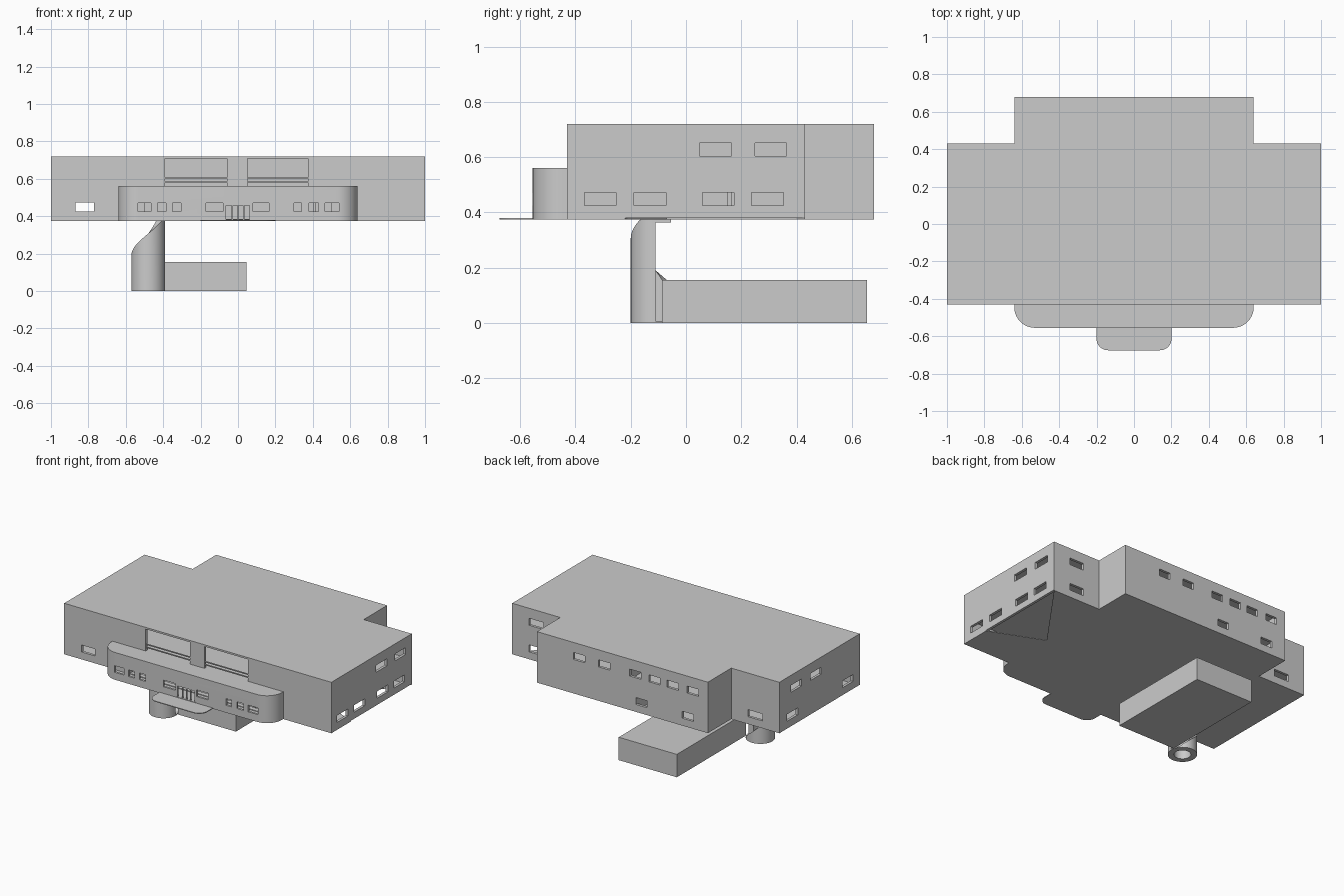
import bpy, bmesh
from math import cos, sin, pi, radians
from mathutils import Vector

if "Cube" in bpy.data.objects:
    bpy.data.objects.remove(bpy.data.objects["Cube"])


def finish(name, bm, smooth=False):
    bmesh.ops.recalc_face_normals(bm, faces=bm.faces)
    me = bpy.data.meshes.new(name)
    bm.to_mesh(me)
    bm.free()
    ob = bpy.data.objects.new(name, me)
    bpy.context.collection.objects.link(ob)
    if smooth:
        bpy.ops.object.select_all(action='DESELECT')
        bpy.context.view_layer.objects.active = ob
        ob.select_set(True)
        bpy.ops.object.shade_smooth_by_angle(angle=radians(30))
    return ob


def add_box(bm, x0, x1, y0, y1, z0, z1):
    vs = [bm.verts.new((x, y, z)) for x in (x0, x1) for y in (y0, y1) for z in (z0, z1)]
    for f in ((0, 1, 3, 2), (4, 6, 7, 5), (0, 4, 5, 1), (2, 3, 7, 6), (0, 2, 6, 4), (1, 5, 7, 3)):
        bm.faces.new([vs[i] for i in f])


def boxes(name, items):
    bm = bmesh.new()
    for b in items:
        add_box(bm, *b)
    bmesh.ops.recalc_face_normals(bm, faces=bm.faces)
    return finish(name, bm)


def slab(name, pts, z0, z1, smooth=False):
    bm = bmesh.new()
    lo = [bm.verts.new((x, y, z0)) for x, y in pts]
    hi = [bm.verts.new((x, y, z1)) for x, y in pts]
    bm.faces.new(lo[::-1])
    bm.faces.new(hi)
    n = len(pts)
    for i in range(n):
        j = (i + 1) % n
        bm.faces.new((lo[i], lo[j], hi[j], hi[i]))
    return finish(name, bm, smooth)


def inset(pts, d):
    # mitred inward offset of a counter-clockwise outline
    out, n = [], len(pts)
    for i in range(n):
        p = Vector(pts[i])
        a = (p - Vector(pts[i - 1])).normalized()
        b = (Vector(pts[(i + 1) % n]) - p).normalized()
        na, nb = Vector((-a.y, a.x)), Vector((-b.y, b.x))
        out.append(tuple(p + (na + nb) * d / (1 + na.dot(nb))))
    return out


def wall_ring(name, pts, z0, z1, t):
    bm = bmesh.new()
    inn = inset(pts, t)
    rows = [[bm.verts.new((x, y, z)) for x, y in ps]
            for ps, z in ((pts, z0), (pts, z1), (inn, z1), (inn, z0))]
    n = len(pts)
    for k in range(4):
        r, s = rows[k], rows[(k + 1) % 4]
        for i in range(n):
            j = (i + 1) % n
            bm.faces.new((r[i], r[j], s[j], s[i]))
    return finish(name, bm)


def cut(ob, items):
    cutter = boxes("opening_cutter", items)
    cutter.hide_render = True
    m = ob.modifiers.new("openings", 'BOOLEAN')
    m.operation, m.solver, m.object = 'DIFFERENCE', 'EXACT', cutter
    bpy.context.view_layer.objects.active = ob
    bpy.ops.object.modifier_apply(modifier=m.name)
    bpy.data.objects.remove(cutter)


def rounded_front(w, y0, y1, r, n=10):
    # outline with rounded corners on the front (y0) side
    pts = [(-w, y1)]
    for cx, a0 in ((-w + r, pi), (w - r, 1.5 * pi)):
        pts += [(cx + r * cos(a0 + pi / 2 * i / n), y0 + r + r * sin(a0 + pi / 2 * i / n))
                for i in range(n + 1)]
    return pts + [(w, y1)]


T = 0.018
FLOOR, ROOF = 0.38, 0.712
LOW, UP = (0.425, 0.472), (0.605, 0.652)

# main block: walls, roof, floors
plan = [(-1, -.43), (1, -.43), (1, .43), (.64, .43), (.64, .68), (-.64, .68), (-.64, .43), (-1, .43)]
walls = wall_ring("main_walls", plan, FLOOR, ROOF, T)
slab("roof", plan, ROOF, 0.72)
open_corner = plan[:2] + [(1, -.22), (.64, -.07)] + plan[2:]
slab("ground_floor", open_corner, 0.375, FLOOR)
slab("upper_floor", inset(plan, T), 0.545, 0.557)


def wx(x, w, y, zs):
    return (x - w / 2, x + w / 2, y - .05, y + .05, *zs)


def wy(y, w, x, zs):
    return (x - .05, x + .05, y - w / 2, y + w / 2, *zs)


# windows of the main block
holes = [wx(-.82, .10, -.43, LOW), wx(-.82, .11, .43, LOW), wx(.82, .11, .43, LOW), wx(.82, .11, .43, UP)]
holes += [wx(x, .085, .68, UP) for x in (.324, .136, -.097, -.24, -.376, -.527)]
holes += [wx(x, .085, .68, LOW) for x in (-.143, -.49)]
holes += [wy(y, .115, 1, LOW) for y in (-.31, -.13, .117, .295)]
holes += [wy(y, .115, 1, UP) for y in (.107, .307)]
holes += [wy(y, .115, -1, LOW) for y in (.29, -.30)]
holes += [wy(y, .115, -1, UP) for y in (.25, .04)]
# balcony openings and the wide passage into the front hall
holes += [(-.39, -.06, -.48, -.38, .56, .708), (.05, .375, -.48, -.38, .56, .708)]
passage = (-.5, .5, -.48, -.38, .385, .535)
cut(walls, holes + [passage])

# balcony rails
boxes("balcony_rails", [(x0, x1, -.426, -.418, z, z + .006)
                        for x0, x1 in ((-.39, -.06), (.05, .375)) for z in (.58, .60)])

# interior partitions
boxes("partitions", [
    (-.64, -.625, -.41, .41, FLOOR, .545), (.40, .415, -.41, .15, FLOOR, .545),
    (-.62, .40, .15, .165, FLOOR, .545), (-.1, -.085, .165, .66, FLOOR, .545),
    (-.64, -.625, -.41, .41, .557, ROOF), (.625, .64, -.41, .41, .557, ROOF),
    (-.62, .62, .25, .265, .557, ROOF), (-.025, -.01, .265, .66, .557, ROOF)])

# rounded front hall
hall_plan = rounded_front(.64, -.555, -.43, .11)
hall = wall_ring("front_hall_walls", hall_plan, FLOOR, .55, .014)
hall_windows = ((-.5, .07), (-.407, .045), (-.327, .045), (-.125, .09),
                (.122, .085), (.32, .04), (.405, .05), (.502, .075))
cut(hall, [wx(x, w, -.555, (.425, .47)) for x, w in hall_windows]
    + [(-.073, .07, -.605, -.505, .383, .465), passage])
bpy.ops.object.select_all(action='DESELECT')
hall.select_set(True)
bpy.context.view_layer.objects.active = hall
bpy.ops.object.shade_smooth_by_angle(angle=radians(30))
slab("front_hall_roof", hall_plan, .55, .56, True)
slab("front_hall_floor", hall_plan, .375, FLOOR, True)

# entrance door frame and step
boxes("door_frame", [(x - .004, x + .004, -.552, -.544, FLOOR, .465) for x in (-.069, -.03, 0, .03, .066)]
      + [(-.073, .07, -.552, -.544, .457, .465)])
slab("entrance_step", rounded_front(.2, -.675, -.555, .06), .375, FLOOR, True)

# basement
boxes("basement", [(-.39, .045, -.087, .655, 0, .155)])

# spiral stair with helical top, and its landing
bm = bmesh.new()
N, cx, cy, ro, ri = 72, -.48, -.11, .09, .052
rows = []
for i in range(N + 1):
    deg = 360 * i / N
    a = radians(deg)
    z = min(.375, max(.006, .0013 * (deg - 34)))
    rows.append([bm.verts.new((cx + r * cos(a), cy + r * sin(a), h))
                 for r, h in ((ro, 0), (ro, z), (ri, z), (ri, 0))])
for p, q in zip(rows, rows[1:]):
    for k in range(4):
        m = (k + 1) % 4
        bm.faces.new((p[k], q[k], q[m], p[m]))
bm.faces.new(rows[0])
bm.faces.new(rows[-1][::-1])
finish("spiral_stair", bm, True)
boxes("stair_landing", [(-.43, -.39, -.11, -.055, .363, .375)])
